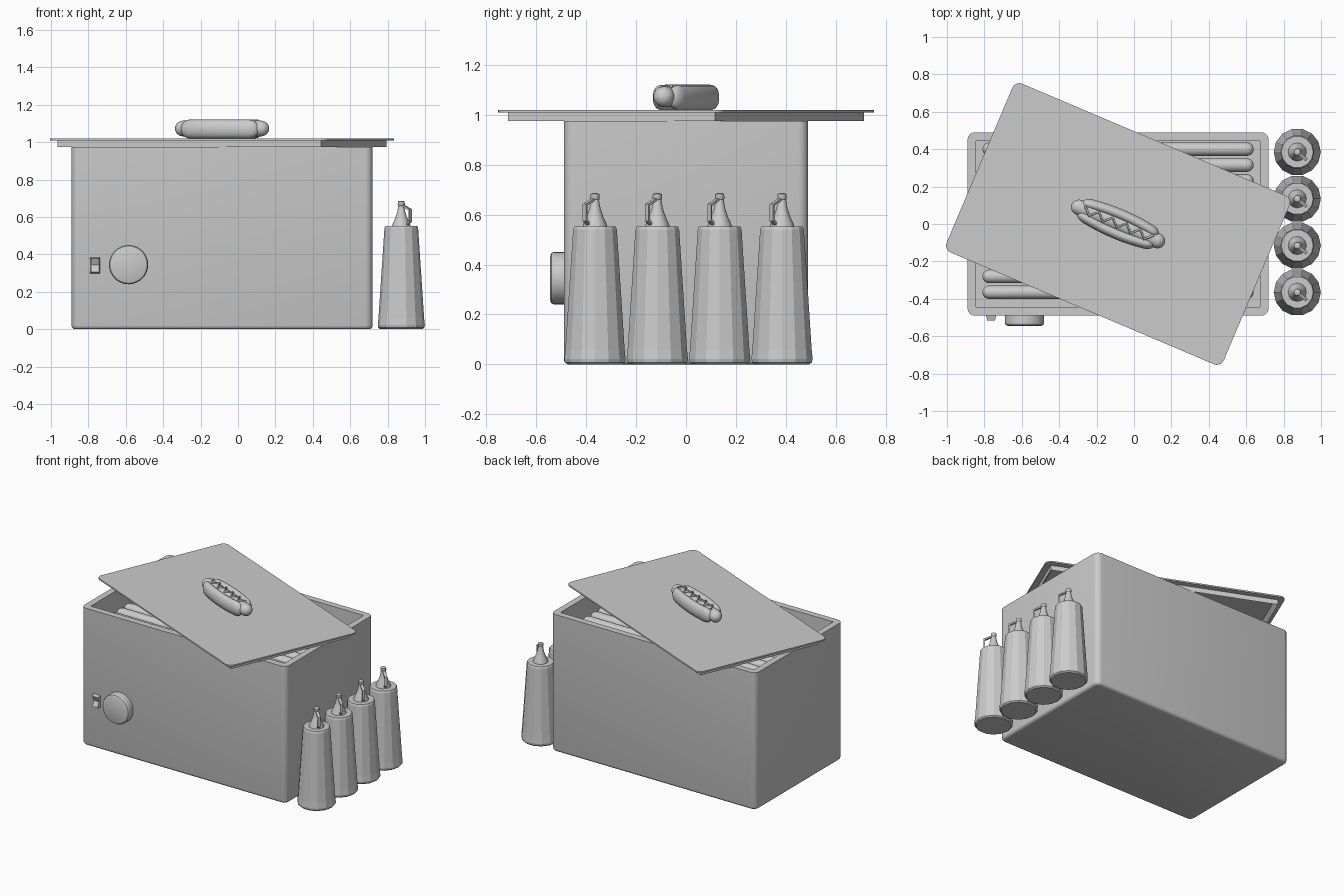
import bpy, bmesh, math
from mathutils import Matrix, Vector

if "Cube" in bpy.data.objects:
    bpy.data.objects.remove(bpy.data.objects["Cube"])

grey = bpy.data.materials.new("light grey")
grey.diffuse_color = (0.6, 0.6, 0.6, 1)
grey.use_nodes = True
grey.node_tree.nodes["Principled BSDF"].inputs["Base Color"].default_value = grey.diffuse_color


def finish(name, bm, matrix=Matrix(), smooth=None):
    bmesh.ops.recalc_face_normals(bm, faces=bm.faces)
    me = bpy.data.meshes.new(name)
    bm.to_mesh(me)
    bm.free()
    me.transform(matrix)
    me.materials.append(grey)
    ob = bpy.data.objects.new(name, me)
    bpy.context.collection.objects.link(ob)
    if smooth:
        bpy.ops.object.select_all(action='DESELECT')
        ob.select_set(True)
        bpy.context.view_layer.objects.active = ob
        bpy.ops.object.shade_smooth_by_angle(angle=math.radians(smooth))
    return ob


def block(lo, hi):
    bm = bmesh.new()
    lo, hi = Vector(lo), Vector(hi)
    bmesh.ops.create_cube(bm, size=1)
    for v in bm.verts:
        v.co = (lo + hi) / 2 + v.co * (hi - lo)
    return bm


def bevel(bm, rule, width, segments):
    edges = [e for e in bm.edges if rule(e.verts[0].co, e.verts[1].co)]
    bmesh.ops.bevel(bm, geom=edges, offset=width, segments=segments, profile=0.5, affect='EDGES')


def upright(a, b):
    return abs(a.z - b.z) > 0.001


def lathe(name, profile, sides, matrix=Matrix(), smooth=None):
    """Turn (radius, height) points about z; ends are capped."""
    bm = bmesh.new()
    rings = [[bm.verts.new((r * math.cos(2 * math.pi * i / sides),
                            r * math.sin(2 * math.pi * i / sides), z)) for i in range(sides)]
             for r, z in profile]
    for a, b in zip(rings, rings[1:]):
        for i in range(sides):
            j = (i + 1) % sides
            bm.faces.new((a[i], a[j], b[j], b[i]))
    bm.faces.new(rings[0][::-1])
    bm.faces.new(rings[-1])
    return finish(name, bm, matrix, smooth)


def capsule(half, r, steps=5):
    arc = [(r * math.sin(t), r * math.cos(t)) for t in
           [math.pi / 2 * (k + 0.4) / (steps + 0.4) for k in range(steps + 1)]]
    body = half - r
    top = [(a, body + b) for a, b in arc]
    mid = [(r, body * k / 4) for k in range(3, -4, -1)]
    return top + mid + [(a, -z) for a, z in reversed(top)]


along_x = Matrix.Rotation(math.pi / 2, 4, 'Y')
CX = -0.085          # centre of cooker and lid

# Cooker box: rounded outside, square cavity inside
bm = block((-0.89, -0.49, 0), (0.72, 0.49, 0.975))
bevel(bm, upright, 0.04, 5)
bevel(bm, lambda a, b: a.z < 0.001 and b.z < 0.001, 0.02, 3)
box = finish("cooker_box", bm)
cutter = finish("cavity_cutter", block((-0.845, -0.445, 0.81), (0.675, 0.445, 1.2)))
cutter.hide_render = True
mod = box.modifiers.new("cavity", 'BOOLEAN')
mod.object = cutter
mod.operation = 'DIFFERENCE'
mod.solver = 'EXACT'
bpy.ops.object.select_all(action='DESELECT')
box.select_set(True)
bpy.context.view_layer.objects.active = box
bpy.ops.object.modifier_apply(modifier=mod.name)
bpy.data.objects.remove(cutter)
bpy.ops.object.shade_smooth_by_angle(angle=math.radians(35))

# Sausages inside
for i in range(10):
    m = Matrix.Translation((CX, -0.365 + i * 0.085, 0.848)) @ along_x
    lathe("sausage_%d" % (i + 1), capsule(0.725, 0.036), 12, m, 50)

# Lid plate with hollow lip underneath, turned askew
turn = Matrix.Translation((CX, 0, 0)) @ Matrix.Rotation(math.radians(-23), 4, 'Z')
bm = block((-0.805, -0.49, 1.01), (0.805, 0.49, 1.02))
bevel(bm, upright, 0.04, 5)
finish("lid_plate", bm, turn, 35)
bm = block((-0.765, -0.45, 0.975), (0.765, 0.45, 1.012))
bottom = min(bm.faces, key=lambda f: f.calc_center_median().z)
bmesh.ops.inset_region(bm, faces=[bottom], thickness=0.03)
for v in bottom.verts:
    v.co.z = 1.008
finish("lid_lip", bm, turn)

# Hot dog handle: sausage, two bowed bun halves and a sauce zigzag
lathe("handle_sausage", capsule(0.27, 0.042), 14,
      turn @ Matrix.Translation((0, 0, 1.073)) @ along_x, 50)
for s in (-1, 1):
    m = turn @ Matrix.Translation((0, s * 0.052, 1.07)) @ Matrix.Diagonal((1, 0.6, 1, 1)) @ along_x
    bun = lathe("handle_bun_%s" % ("front" if s < 0 else "back"), capsule(0.225, 0.05), 14, m, 50)
    inv = turn.inverted()
    for v in bun.data.vertices:
        p = inv @ v.co
        p.y -= s * 0.022 * (p.x / 0.225) ** 2
        v.co = turn @ p
cu = bpy.data.curves.new("zigzag", 'CURVE')
cu.dimensions = '3D'
cu.bevel_depth = 0.007
cu.bevel_resolution = 1
cu.use_fill_caps = True
sp = cu.splines.new('POLY')
sp.points.add(10)
for i, p in enumerate(sp.points):
    p.co = (-0.2 + 0.04 * i, 0.02 * (-1) ** i, 1.115, 1)
cu.materials.append(grey)
zig = bpy.data.objects.new("handle_sauce", cu)
zig.matrix_world = turn
bpy.context.collection.objects.link(zig)

# Temperature knob
lathe("knob", [(0.105, 0), (0.105, 0.042), (0.1, 0.051), (0.088, 0.056)], 32,
      Matrix.Translation((-0.585, -0.489, 0.345)) @ Matrix.Rotation(math.pi / 2, 4, 'X'), 25)

# Rocker switch: tapered plate with a notched face
bm = bmesh.new()
side = [(-0.485, 0.298), (-0.515, 0.305), (-0.498, 0.342), (-0.515, 0.378), (-0.485, 0.386)]
ends = []
for s in (-1, 1):
    ends.append([bm.verts.new((-0.764 + s * (0.028 if y > -0.49 else 0.021), y, z)) for y, z in side])
    bm.faces.new(ends[-1])
for i in range(5):
    j = (i + 1) % 5
    bm.faces.new((ends[0][i], ends[0][j], ends[1][j], ends[1][i]))
finish("power_switch", bm)

# Sauce bottles with nozzle and cap strap
body = [(0.113, 0), (0.123, 0.008), (0.126, 0.022), (0.122, 0.06), (0.09, 0.54), (0.085, 0.552)]
nozzle = [(0.05, 0.548), (0.047, 0.562), (0.034, 0.59), (0.022, 0.625), (0.016, 0.66),
          (0.019, 0.664), (0.018, 0.682), (0.01, 0.686)]
for k in range(4):
    at = Matrix.Translation((0.873, -0.365 + 0.25 * k, 0))
    lathe("bottle_%d" % (k + 1), body, 14, at)
    lathe("nozzle_%d" % (k + 1), nozzle, 12, at, 40)
    bm = bmesh.new()
    path = [(0.042, 0.555), (0.066, 0.575), (0.066, 0.642), (0.0, 0.672)]
    inner = [(0.040, 0.565), (0.057, 0.58), (0.057, 0.636), (0.0, 0.662)]
    rows = [[bm.verts.new((r, s * 0.009, z)) for r, z in pts]
            for s in (-1, 1) for pts in (path, inner)]
    lo, li, ro, ri = rows
    for i in range(3):
        for a, b in ((lo, li), (li, ri), (ri, ro), (ro, lo)):
            bm.faces.new((a[i], a[i + 1], b[i + 1], b[i]))
    for i in (0, 3):
        bm.faces.new((lo[i], li[i], ri[i], ro[i]))
    finish("cap_strap_%d" % (k + 1), bm, at @ Matrix.Rotation(math.radians(-40), 4, 'Z'))
